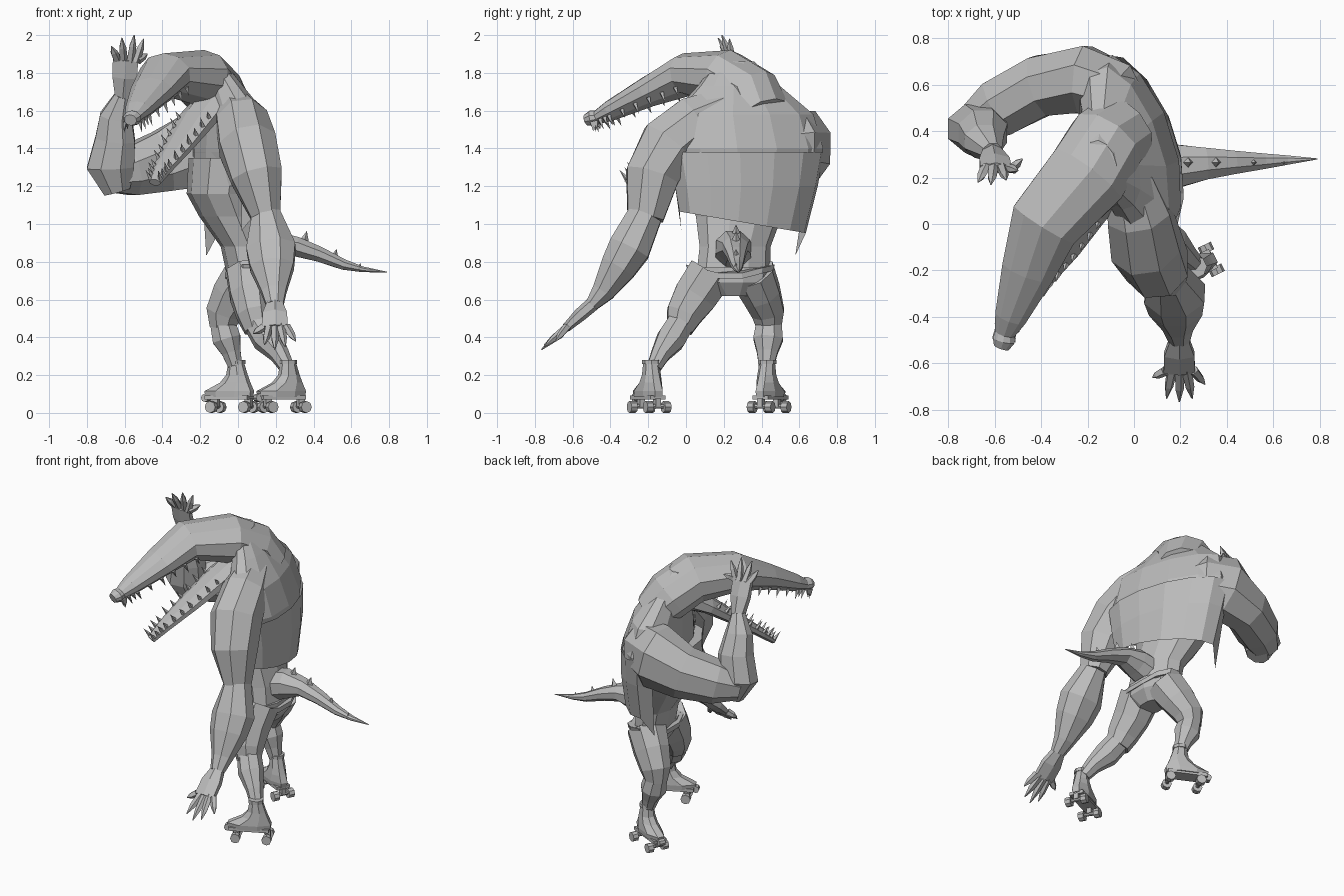
import bpy, bmesh, math
from mathutils import Vector, Matrix

if "Cube" in bpy.data.objects:
    bpy.data.objects.remove(bpy.data.objects["Cube"])

grey = bpy.data.materials.new("plain grey")
grey.use_nodes = True
COLOUR = (0.5, 0.5, 0.5, 1)
grey.diffuse_color = COLOUR
grey.node_tree.nodes["Principled BSDF"].inputs["Base Color"].default_value = COLOUR


def finish(name, bm):
    bmesh.ops.recalc_face_normals(bm, faces=bm.faces)
    mesh = bpy.data.meshes.new(name)
    bm.to_mesh(mesh)
    bm.free()
    mesh.materials.append(grey)
    ob = bpy.data.objects.new(name, mesh)
    bpy.context.collection.objects.link(ob)


def loft_bm(bm, rings, n=8, ref=(0, 0, 1), level=None, caps=True):
    """Rings are x, y, z, half width, half depth; level keeps rings horizontal, turned by that angle."""
    pts = [Vector(r[:3]) for r in rings]
    grow = 1 / math.cos(math.pi / n) if n % 4 == 0 else 1
    loops = []
    for i, r in enumerate(rings):
        if level is not None:
            u = Vector((math.cos(level), math.sin(level), 0))
            v = Vector((-u.y, u.x, 0))
        else:
            t = (pts[min(i + 1, len(pts) - 1)] - pts[max(i - 1, 0)]).normalized()
            u = t.cross(Vector(ref)).normalized()
            v = u.cross(t)
        angles = [(k + 0.5) * math.tau / n for k in range(n)]
        loops.append([bm.verts.new(pts[i] + (u * r[3] * math.cos(a) + v * r[4] * math.sin(a)) * grow)
                      for a in angles])
    for a, b in zip(loops, loops[1:]):
        for k in range(n):
            bm.faces.new((a[k], a[(k + 1) % n], b[(k + 1) % n], b[k]))
    if caps:
        bm.faces.new(loops[0])
        bm.faces.new(loops[-1])
    return loops


def loft(name, rings, **kw):
    bm = bmesh.new()
    loft_bm(bm, rings, **kw)
    finish(name, bm)


def spike(bm, base, direction, radius, length):
    d = Vector(direction).normalized()
    m = Matrix.Translation(Vector(base) + d * length / 2) @ d.to_track_quat('Z', 'Y').to_matrix().to_4x4()
    bmesh.ops.create_cone(bm, cap_ends=True, segments=4, radius1=radius, radius2=0.0,
                          depth=length, matrix=m)


# Head: neck, skull and long snout
head = [(-.04, .42, 1.58, .16, .12), (-.12, .35, 1.69, .175, .15), (-.2, .21, 1.775, .185, .15),
        (-.385, 0, 1.79, .16, .115), (-.455, -.2, 1.7, .12, .082), (-.53, -.4, 1.6, .072, .055),
        (-.555, -.47, 1.565, .045, .038), (-.56, -.5, 1.56, .05, .042), (-.57, -.53, 1.55, .035, .03)]
loft("head_and_upper_jaw", head, n=10)

# Lower jaw hanging open
jaw = [(-.12, .2, 1.64, .12, .08), (-.21, .09, 1.56, .115, .05), (-.31, -.08, 1.42, .09, .035),
       (-.4, -.23, 1.29, .055, .028), (-.44, -.305, 1.22, .032, .02)]
loft("lower_jaw", jaw, n=8)


# Teeth along both sides of each jaw
def teeth(name, path, count, sign):
    bm = bmesh.new()
    for i in range(count):
        s = (i + 0.5) / count * (len(path) - 1)
        k = min(int(s), len(path) - 2)
        a, b = path[k], path[k + 1]
        mix = [p + (q - p) * (s - k) for p, q in zip(a, b)]
        t = (Vector(b[:3]) - Vector(a[:3])).normalized()
        u = t.cross(Vector((0, 0, 1))).normalized()
        v = u.cross(t) * sign
        for side in (-1, 1):
            base = Vector(mix[:3]) + u * side * mix[3] * .82 + v * mix[4] * .5
            spike(bm, base, v + u * side * .15, .014, .05 + .012 * (i % 2))
    finish(name, bm)


teeth("upper_teeth", head[3:8], 11, -1)
teeth("lower_teeth", jaw[1:], 10, 1)

# Upper torso, belly and open vest with pointed front corners, turned toward the raised arm
TURN = .3
loft("upper_torso", [(-.03, .32, 1.2, .18, .36), (-.02, .32, 1.4, .19, .41), (-.04, .3, 1.58, .155, .38),
                     (-.09, .28, 1.73, .1, .22), (-.14, .26, 1.86, .06, .1)], n=12, level=TURN)
loft("belly", [(.06, .25, .7, .11, .2), (.03, .26, .88, .12, .19), (-.04, .28, 1.04, .165, .23),
               (-.09, .28, 1.16, .18, .27), (-.07, .28, 1.35, .19, .29)], n=10, level=TURN / 2)
bm = bmesh.new()
hem = loft_bm(bm, [(0, .3, 1, .18, .35), (-.005, .32, 1.2, .195, .395), (-.015, .32, 1.38, .2, .43)],
              n=14, level=TURN, caps=False)[0]
gap = []
for f in bm.faces:
    c = f.calc_center_median()
    if c.x + TURN * (c.y - .32) < -.12 and c.z < 1.2:
        gap.append(f)
bmesh.ops.delete(bm, geom=gap, context='FACES')
hem = [v for v in hem if v.is_valid]
for v in hem:
    v.co.z = 1.06 - .17 * v.co.y
for half, drop in (([v for v in hem if v.co.y > .3], .13), ([v for v in hem if v.co.y < .3], .1)):
    corner = min(half, key=lambda v: v.co.x)
    corner.co.z -= drop
finish("vest", bm)

# Raised right arm
loft("right_upper_arm", [(-.06, .5, 1.41, .12, .15), (-.1, .57, 1.41, .14, .185), (-.21, .62, 1.4, .145, .205),
                         (-.4, .595, 1.33, .13, .16), (-.58, .5, 1.28, .125, .13), (-.7, .42, 1.25, .085, .08)])
loft("right_forearm", [(-.64, .42, 1.17, .07, .06), (-.675, .41, 1.3, .125, .105), (-.65, .39, 1.45, .105, .1),
                       (-.645, .355, 1.57, .085, .075), (-.61, .31, 1.68, .042, .04)], ref=(0, 1, 0))

# Hanging left arm with a shoulder sloping down from the neck
loft("left_upper_arm", [(-.02, .2, 1.62, .1, .1), (.02, .05, 1.54, .14, .135), (.05, -.09, 1.42, .155, .15),
                        (.1, -.18, 1.25, .14, .135), (.15, -.215, 1.03, .095, .075)], ref=(1, 0, 0))
loft("left_forearm", [(.15, -.215, 1.05, .075, .09), (.175, -.3, .87, .13, .11), (.18, -.36, .77, .115, .095),
                      (.19, -.44, .64, .065, .06), (.195, -.5, .57, .045, .035)], ref=(0, -1, 0))


# Hands: flat palm with pointed fingers growing from the knuckles
def hand(name, wrist, palm, knuckle, ref, tips):
    bm = bmesh.new()
    loft_bm(bm, [(*wrist, .045, .038), (*palm, .075, .036), (*knuckle, .078, .024)], n=6, ref=ref)
    k = Vector(knuckle)
    for tip in map(Vector, tips):
        start = k.lerp(tip, -.1)
        start.x = k.x + (tip.x - k.x) * .55
        loft_bm(bm, [(*start, .024, .022), (*start.lerp(tip, .6), .02, .018), (*tip, .003, .003)], n=5, ref=ref)
    finish(name, bm)


hand("right_hand", (-.61, .31, 1.67), (-.6, .27, 1.78), (-.595, .24, 1.87), (0, 1, 0),
     [(-.67, .18, 1.94), (-.615, .17, 1.985), (-.55, .19, 2.0), (-.5, .23, 1.98), (-.48, .28, 1.9)])
hand("left_hand", (.195, -.49, .58), (.195, -.56, .52), (.195, -.635, .45), (0, -1, 0),
     [(.08, -.66, .42), (.14, -.75, .36), (.195, -.765, .335), (.25, -.75, .35), (.305, -.69, .38)])

# Shorts with a belt that dips at the middle
loft("shorts_waist", [(.06, .25, .62, .07, .11), (.065, .24, .69, .115, .2), (.06, .24, .77, .12, .22)],
     n=10, level=0)
bm = bmesh.new()
loft_bm(bm, [(.06, .235, .755, .13, .225), (.06, .235, .785, .13, .235)], n=12, level=0)
for v in bm.verts:
    v.co.z -= .06 * (1 - abs(v.co.y - .235) / .235)
finish("belt", bm)

# Legs
loft("right_thigh", [(.05, .35, .74, .12, .115), (-.02, .4, .63, .115, .1), (-.075, .435, .53, .095, .085),
                     (-.085, .44, .45, .065, .065)], ref=(0, 1, 0))
loft("right_calf", [(-.085, .44, .49, .065, .065), (-.06, .435, .39, .075, .078), (-.035, .43, .32, .05, .055),
                    (-.015, .425, .25, .038, .04)], ref=(0, 1, 0))
loft("left_thigh", [(.06, .13, .74, .12, .12), (.065, .05, .62, .115, .105), (.085, -.01, .52, .095, .09),
                    (.105, -.035, .44, .068, .07)], ref=(1, 0, 0))
loft("left_calf", [(.1, -.025, .48, .07, .07), (.155, -.08, .39, .075, .075), (.22, -.135, .31, .05, .05),
                   (.26, -.17, .24, .038, .038)], ref=(1, 0, 0))


# Roller skates: boot, cuff, sole, axles and wheels
def box(bm, centre, size):
    bmesh.ops.create_cube(bm, size=1, matrix=Matrix.Translation(centre) @ Matrix.Diagonal((*size, 1)))


def roller(bm, centre, radius, depth):
    bmesh.ops.create_cone(bm, cap_ends=True, segments=8, radius1=radius, radius2=radius, depth=depth,
                          matrix=Matrix.Translation(centre) @ Matrix.Rotation(math.pi / 2, 4, 'X'))


def skate(side, x, y, turn):
    boot, sole, wheels = bmesh.new(), bmesh.new(), bmesh.new()
    loft_bm(boot, [(-.04, 0, .085, .13, .052), (-.04, 0, .115, .135, .055), (-.005, 0, .16, .08, .05),
                   (.005, 0, .2, .055, .045), (0, 0, .27, .038, .038)], level=0)
    loft_bm(boot, [(0, 0, .258, .045, .045), (0, 0, .28, .045, .045)], level=0)
    box(sole, (-.04, 0, .082), (.25, .09, .022))
    roller(sole, (-.175, 0, .08), .022, .04)
    for wx in (-.12, .075):
        roller(wheels, (wx, 0, .035), .012, .1)
        box(wheels, (wx, 0, .055), (.035, .03, .04))
        for wy in (-.052, .052):
            roller(wheels, (wx, wy, .031), .031, .036)
    place = Matrix.Translation((x, y, 0)) @ Matrix.Rotation(turn, 4, 'Z')
    for part, bm in (("boot", boot), ("sole", sole), ("wheels", wheels)):
        bm.transform(place)
        finish(f"{side}_skate_{part}", bm)


skate("right", -.01, .43, -.45)
skate("left", .265, -.185, .45)

# Tail with back spikes
loft("tail", [(.06, .25, .84, .1, .1), (.2, .25, .88, .09, .085), (.31, .26, .88, .068, .052),
              (.43, .265, .84, .05, .04), (.56, .27, .785, .033, .028), (.66, .275, .76, .02, .015),
              (.79, .28, .745, .002, .002)])
bm = bmesh.new()
for x, z, size in ((.23, .95, .06), (.35, .915, .06), (.51, .83, .05), (.64, .77, .035)):
    spike(bm, (x, .265, z - .01), (.25, 0, 1), size * .45, size)
finish("tail_spikes", bm)
